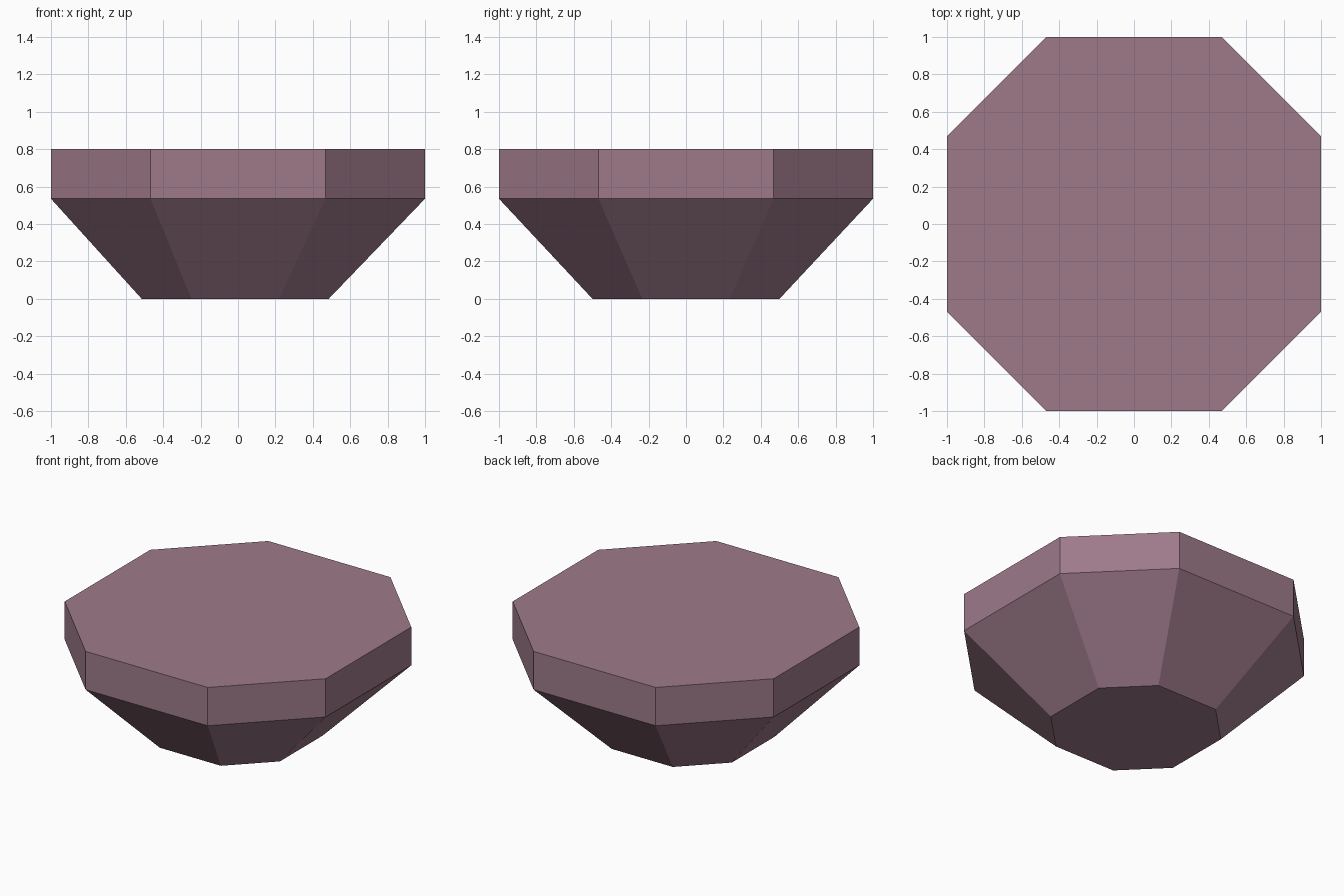
import bpy, bmesh

if "Cube" in bpy.data.objects:
    bpy.data.objects.remove(bpy.data.objects["Cube"])

# Single flat colour
mauve = bpy.data.materials.new("dusty_mauve")
mauve.diffuse_color = (0.342, 0.195, 0.254, 1.0)
mauve.use_nodes = True
mauve.node_tree.nodes["Principled BSDF"].inputs["Base Color"].default_value = mauve.diffuse_color

# Square outline with cut corners
CUT = 0.468
OUTLINE = [(CUT, -1), (1, -CUT), (1, CUT), (CUT, 1),
           (-CUT, 1), (-1, CUT), (-1, -CUT), (-CUT, -1)]

bm = bmesh.new()


def ring(scale, z, shift=0.0):
    return [bm.verts.new((x * scale + shift, y * scale, z)) for x, y in OUTLINE]


# Small foot (slightly off centre), wide shoulder, flat top
rings = [ring(0.5, 0.0, -0.015), ring(1.0, 0.535), ring(1.0, 0.8)]

# Sloped underside and upright rim
for low, high in zip(rings, rings[1:]):
    for i in range(8):
        j = (i + 1) % 8
        bm.faces.new((low[i], low[j], high[j], high[i]))

# Closed bottom and top
bm.faces.new(rings[0][::-1])
bm.faces.new(rings[-1])
bmesh.ops.recalc_face_normals(bm, faces=bm.faces)

mesh = bpy.data.meshes.new("octagonal_block")
bm.to_mesh(mesh)
bm.free()
mesh.materials.append(mauve)
block = bpy.data.objects.new("octagonal_block", mesh)
bpy.context.collection.objects.link(block)
